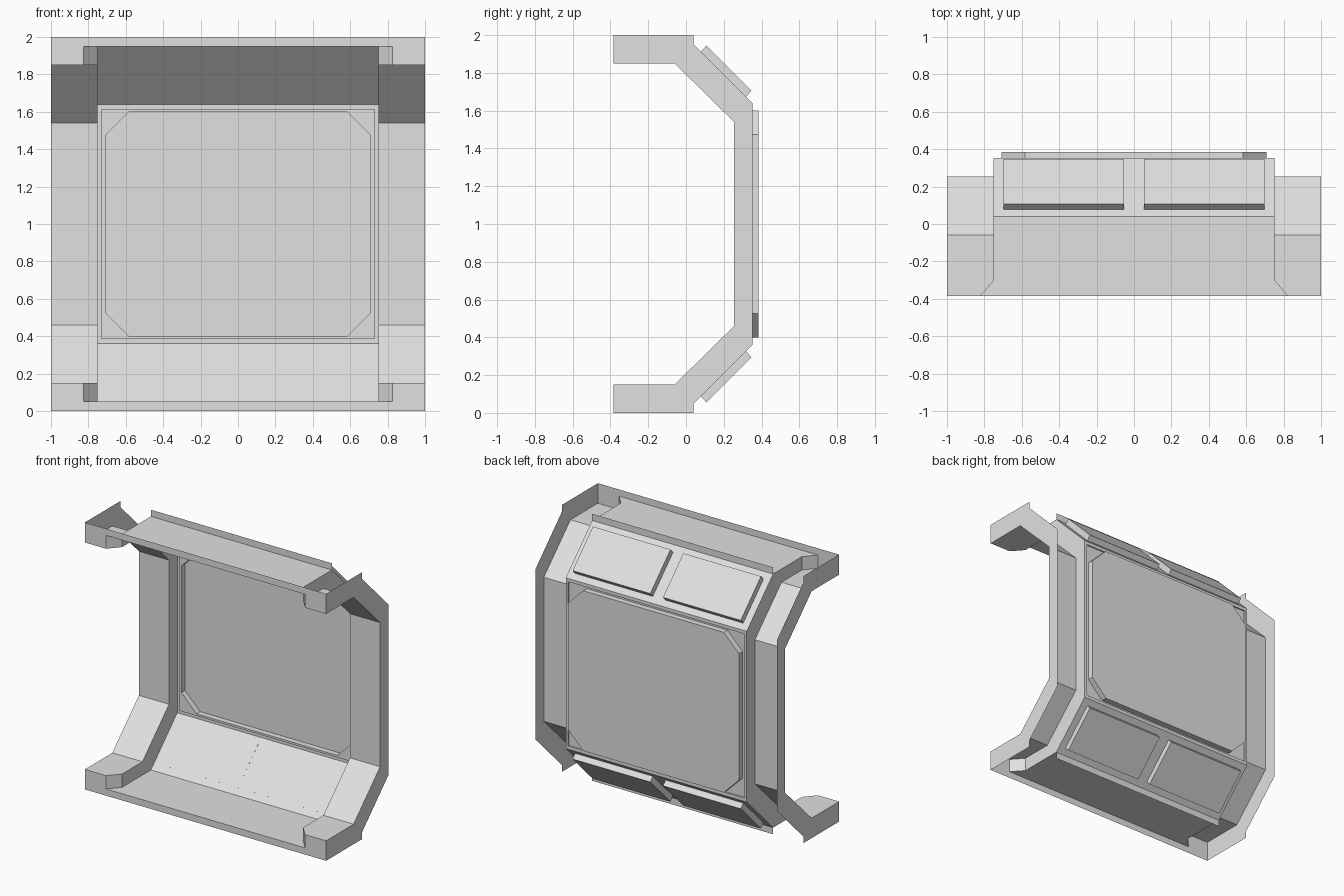
import bpy, bmesh

cube = bpy.data.objects.get("Cube")
if cube:
    bpy.data.objects.remove(cube)

grey = bpy.data.materials.new("light_grey")
grey.use_nodes = True
colour = (0.75, 0.75, 0.75, 1)
grey.diffuse_color = colour
grey.node_tree.nodes["Principled BSDF"].inputs["Base Color"].default_value = colour


def build(name, faces):
    """Make one object from a list of polygons given as corner points."""
    bm = bmesh.new()
    for corners in faces:
        bm.faces.new([bm.verts.new(c) for c in corners])
    bmesh.ops.remove_doubles(bm, verts=bm.verts, dist=0.0005)
    bmesh.ops.recalc_face_normals(bm, faces=bm.faces)
    mesh = bpy.data.meshes.new(name)
    bm.to_mesh(mesh)
    bm.free()
    mesh.materials.append(grey)
    obj = bpy.data.objects.new(name, mesh)
    bpy.context.collection.objects.link(obj)
    return obj


def ribbon(a, b, closed=False):
    """Quads joining two matching rows of points."""
    n = len(a)
    return [(a[i], a[(i + 1) % n], b[(i + 1) % n], b[i])
            for i in range(n if closed else n - 1)]


def mirrored(half):
    """Complete an upper (y, z) profile with its lower half."""
    return half + [(y, 2 - z) for y, z in reversed(half)]


def place(profile, xs):
    return [(x, y, z) for x, (y, z) in zip(xs, profile)]


FRONT, LIP, BACK = -0.385, 0.04, 0.352
inner = mirrored([(FRONT, 1.85), (-0.3, 1.85), (-0.06, 1.85), (0.255, 1.54)])
outer = mirrored([(FRONT, 1.95), (-0.3, 1.95), (LIP, 1.95), (BACK, 1.64)])
flange = mirrored([(FRONT, 2), (LIP, 2), (LIP, 1.95), (BACK, 1.64)])
width = [0.825] + [0.75] * 6 + [0.825]      # half width, flared at the front

# Central shell, leaving the upright back open for the panel
shell = ribbon(place(outer, [-w for w in width]), place(outer, width))
del shell[3]
build("central_shell", shell)

# Side channels: recessed web, inner wall and outer flange
for side, label in ((1, "left"), (-1, "right")):
    edge = [side * w for w in width]
    rim = [side] * 8
    faces = ribbon(place(inner, edge), place(inner, rim))
    faces += ribbon(place(inner, edge), place(outer, edge))
    faces.append(place(inner + flange[::-1], [side] * 16))
    build(label + "_side_channel", faces)


# Back panel: frame, shallow recess and raised panel with cut corners
def ring(hx, hz, y, cut=0):
    pts = [(hx - cut, hz), (hx, hz - cut), (hx, cut - hz), (hx - cut, -hz)]
    pts += [(-x, z) for x, z in reversed(pts)]
    return [(x, y, 1 + z) for x, z in pts]


rings = [ring(0.75, 0.64, BACK), ring(0.73, 0.615, BACK),
         ring(0.73, 0.615, BACK - 0.01), ring(0.708, 0.6, BACK - 0.01, 0.125),
         ring(0.708, 0.6, 0.385, 0.125)]
panel = [rings[-1]]
for a, b in zip(rings, rings[1:]):
    for i in range(8):
        j = (i + 1) % 8
        quad = list(dict.fromkeys((a[i], a[j], b[j], b[i])))
        if len(quad) > 2:
            panel.append(quad)
build("back_panel", panel)

# Lips and sloping plates, repeated above and below
for label, flip in (("upper", False), ("lower", True)):
    def level(z):
        return 2 - z if flip else z

    front = [(-1, 2), (1, 2), (1, 1.85), (0.825, 1.85), (0.825, 1.95),
             (-0.825, 1.95), (-0.825, 1.85), (-1, 1.85)]
    build(label + "_front_lip", [[(x, FRONT, level(z)) for x, z in front]])
    rear = [(-0.75, 1.95), (0.75, 1.95), (0.75, 2), (-0.75, 2)]
    build(label + "_rear_lip", [[(x, LIP, level(z)) for x, z in rear]])

    section = [(0.078, 1.912), (0.108, 1.945), (0.347, 1.706), (0.317, 1.673)]
    for side, name in ((1, "left"), (-1, "right")):
        near, far = ([(side * x, y, level(z)) for y, z in section]
                     for x in (0.053, 0.697))
        build(f"{label}_{name}_plate", ribbon(near, far, True) + [near, far])
